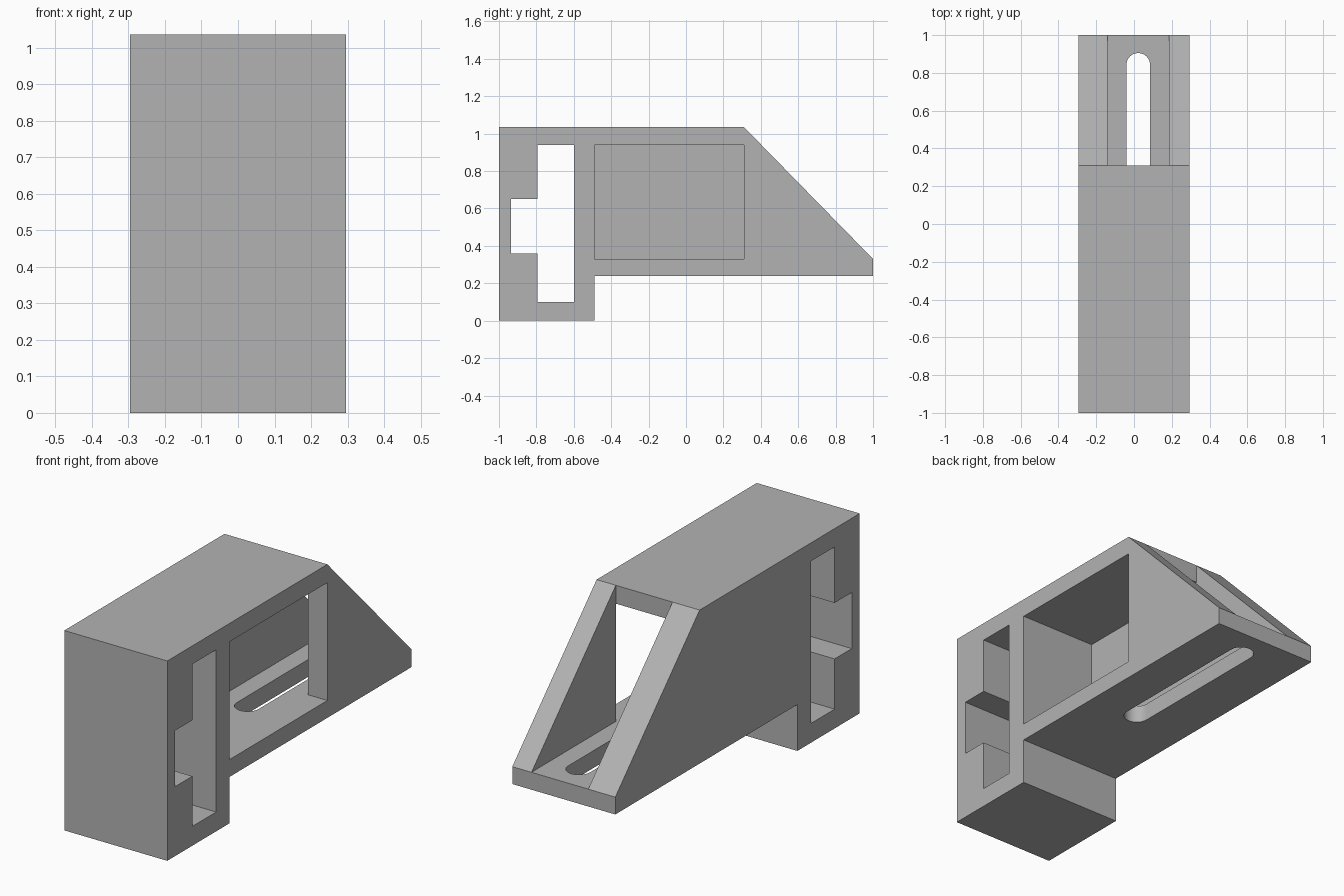
import bpy
import bmesh
import math

cube = bpy.data.objects.get("Cube")
if cube:
    bpy.data.objects.remove(cube, do_unlink=True)

grey = bpy.data.materials.new("plain_grey")
grey.use_nodes = True
grey.diffuse_color = (0.45, 0.45, 0.45, 1)
grey.node_tree.nodes["Principled BSDF"].inputs["Base Color"].default_value = (0.45, 0.45, 0.45, 1)


def prism(name, points, offset):
    """Extrude a closed outline of 3D points along an offset."""
    bm = bmesh.new()
    face = bm.faces.new([bm.verts.new(p) for p in points])
    result = bmesh.ops.extrude_face_region(bm, geom=[face])
    moved = [v for v in result["geom"] if isinstance(v, bmesh.types.BMVert)]
    bmesh.ops.translate(bm, verts=moved, vec=offset)
    bmesh.ops.recalc_face_normals(bm, faces=bm.faces)
    mesh = bpy.data.meshes.new(name)
    bm.to_mesh(mesh)
    bm.free()
    mesh.materials.append(grey)
    obj = bpy.data.objects.new(name, mesh)
    bpy.context.collection.objects.link(obj)
    return obj


def side_prism(name, outline, x0, x1):
    """Extrude a side outline of (y, z) points between two x positions."""
    return prism(name, [(x0, y, z) for y, z in outline], (x1 - x0, 0, 0))


def cut(body, cutter):
    cutter.hide_render = True
    mod = body.modifiers.new(cutter.name, "BOOLEAN")
    mod.operation = "DIFFERENCE"
    mod.solver = "EXACT"
    mod.object = cutter
    bpy.context.view_layer.update()
    graph = bpy.context.evaluated_depsgraph_get()
    mesh = bpy.data.meshes.new_from_object(body.evaluated_get(graph))
    body.modifiers.clear()
    body.data = mesh
    bpy.data.objects.remove(cutter, do_unlink=True)


half = 0.295
front, step, roof_end, back = -1, -0.49, 0.31, 1
under, floor, ceiling, top = 0.24, 0.33, 0.94, 1.035

# Bracket body with a deep front foot and sloped back
body = side_prism("bracket_body", [
    (front, 0), (step, 0), (step, under), (back, under),
    (back, floor), (roof_end, top), (front, top)], -half, half)

# T-shaped channel through both sides
cut(body, side_prism("channel_cutter", [
    (-0.6, 0.1), (-0.6, ceiling), (-0.795, ceiling), (-0.795, 0.65),
    (-0.935, 0.65), (-0.935, 0.36), (-0.795, 0.36), (-0.795, 0.1)], -0.4, 0.4))

# Inner cavity, open at the back beyond the roof
cut(body, side_prism("cavity_cutter", [
    (step, floor), (1.1, floor), (1.1, 1.2), (roof_end, 1.2),
    (roof_end, ceiling), (step, ceiling)], -0.14, 0.185))

# Window in the thinner side wall
cut(body, side_prism("window_cutter", [
    (step, floor), (roof_end, floor), (roof_end, ceiling), (step, ceiling)], 0.1, 0.4))

# Rounded slot through the floor
radius, slot_x = 0.0625, 0.0225
outline = []
for centre_y, start in ((0.8425, 0), (0.0475, math.pi)):
    for i in range(17):
        a = start + math.pi * i / 16
        outline.append((slot_x + radius * math.cos(a), centre_y + radius * math.sin(a), 0.1))
cut(body, prism("slot_cutter", outline, (0, 0, 0.4)))

# Smooth slot ends, sharp elsewhere
bpy.ops.object.select_all(action="DESELECT")
body.select_set(True)
bpy.context.view_layer.objects.active = body
bpy.ops.object.shade_smooth_by_angle(angle=math.radians(30))
